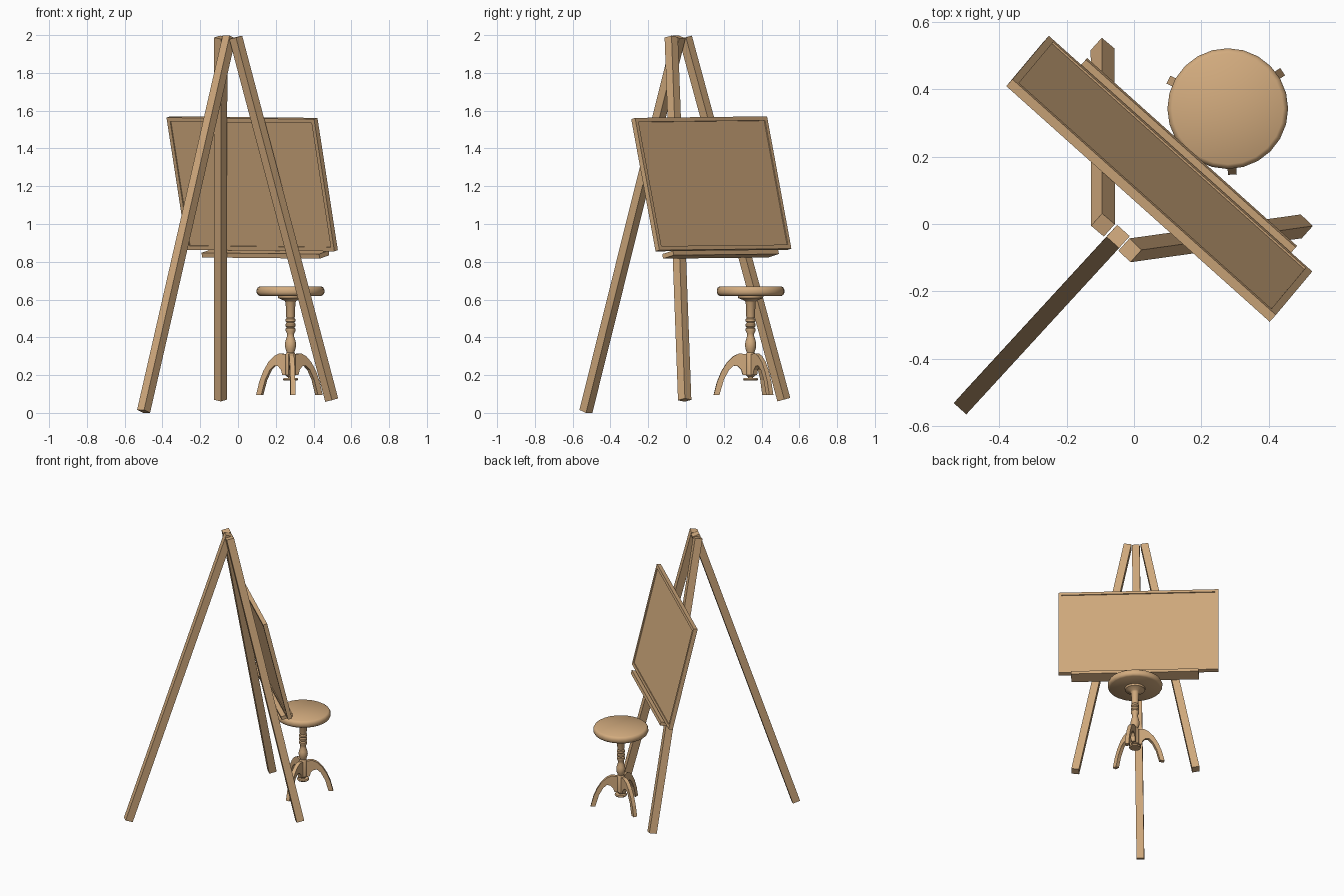
import bpy, bmesh, math
from mathutils import Vector, Matrix

if "Cube" in bpy.data.objects:
    bpy.data.objects.remove(bpy.data.objects["Cube"])

wood = bpy.data.materials.new("light wood")
wood.diffuse_color = (0.65, 0.41, 0.21, 1)
wood.use_nodes = True
wood.node_tree.nodes["Principled BSDF"].inputs["Base Color"].default_value = wood.diffuse_color

# horizontal axes of the easel: along the board, and the way it faces
ALONG = Vector((-0.744, 0.668, 0)).normalized()
FACING = Vector((0.668, 0.744, 0)).normalized()
UP = Vector((0, 0, 1))


def finish(name, bm, smooth=False):
    bmesh.ops.recalc_face_normals(bm, faces=bm.faces)
    me = bpy.data.meshes.new(name)
    bm.to_mesh(me)
    bm.free()
    me.materials.append(wood)
    ob = bpy.data.objects.new(name, me)
    bpy.context.collection.objects.link(ob)
    if smooth:
        bpy.ops.object.select_all(action='DESELECT')
        ob.select_set(True)
        bpy.context.view_layer.objects.active = ob
        bpy.ops.object.shade_smooth_by_angle(angle=math.radians(40))
    return ob


def box(name, centre, axes, size):
    """Box with its sides along three given axes."""
    bm = bmesh.new()
    rot = Matrix(axes).transposed().to_4x4()
    m = Matrix.Translation(centre) @ rot @ Matrix.Diagonal((*size, 1))
    bmesh.ops.create_cube(bm, size=1, matrix=m)
    return finish(name, bm)


def leg(name, top, foot, width=0.05):
    """Square bar between two points."""
    a, b = Vector(top), Vector(foot)
    d = (a - b).normalized()
    x = (ALONG - d * ALONG.dot(d)).normalized()
    box(name, (a + b) / 2, (x, d.cross(x), d), (width, width, (a - b).length))


def lathe(name, profile, centre, segments=24):
    bm = bmesh.new()
    vs = [bm.verts.new((centre[0] + r, centre[1], z)) for r, z in profile]
    es = [bm.edges.new(p) for p in zip(vs, vs[1:])]
    bmesh.ops.spin(bm, geom=vs + es, cent=(*centre, 0), axis=UP,
                   angle=math.tau, steps=segments)
    bmesh.ops.remove_doubles(bm, verts=bm.verts, dist=0.0005)
    return finish(name, bm, True)


# easel legs
leg("rear_leg", (-0.047, -0.037, 1.99), (-0.50, -0.53, 0.008))
leg("front_leg_left", (-0.092, -0.003, 1.988), (-0.093, 0.518, 0.07))
leg("front_leg_right", (-0.012, -0.078, 1.988), (0.496, -0.007, 0.068))

# leaning, slightly rolled board: rim rails around a recessed panel
tilt = math.atan(0.24)
N = FACING * math.cos(tilt) + UP * math.sin(tilt)
V = UP * math.cos(tilt) - FACING * math.sin(tilt)
roll = Matrix.Rotation(0.008, 3, N)
U = roll @ ALONG
V = roll @ V
if U.z < 0:
    U, V = roll.inverted() @ ALONG, roll.inverted() @ (roll.inverted() @ V)
axes = (U, V, N)
C = Vector((0.075, 0.134, 1.2125))
L, H, T, R = 1.048, 0.72, 0.028, 0.022
box("board_panel", C, axes, (L - R, H - R, T - 0.012))
for s, side in ((1, "top"), (-1, "bottom")):
    box("board_rail_" + side, C + V * s * (H - R) / 2, axes, (L, R, T))
for s, side in ((1, "left"), (-1, "right")):
    box("board_stile_" + side, C + U * s * (L - R) / 2, axes, (R, H - 2 * R, T))

# ledge the board stands on
box("ledge", Vector((0.145, 0.183, 0.841)), axes, (0.835, 0.025, 0.078))

# stool seat, turned column and foot disc
S = (0.278, 0.342)
lathe("stool_seat", [(0, 0.62), (0.165, 0.62), (0.174, 0.626), (0.179, 0.636),
                     (0.179, 0.652), (0.174, 0.663), (0.165, 0.669), (0, 0.669)], S)
column = [(0, 0.622), (0.068, 0.622), (0.066, 0.608), (0.032, 0.594), (0.026, 0.585),
          (0.023, 0.51)]
for z in (0.49, 0.465, 0.44):
    column += [(0.020, z + 0.0125), (0.026, z + 0.006), (0.026, z - 0.006)]
column += [(0.019, 0.42), (0.019, 0.405), (0.027, 0.38), (0.030, 0.36), (0.027, 0.34),
           (0.020, 0.32), (0.026, 0.31), (0.026, 0.20), (0.016, 0.19), (0, 0.19)]
lathe("stool_column", column, S, 20)
lathe("stool_foot_disc", [(0, 0.195), (0.014, 0.195), (0.014, 0.185), (0.036, 0.185),
                          (0.04, 0.178), (0.036, 0.171), (0, 0.171)], S, 20)

# three curved stool legs
outline = [(0.196, 0.096), (0.178, 0.165), (0.155, 0.22), (0.125, 0.268), (0.092, 0.3),
           (0.06, 0.315), (0.018, 0.31), (0.018, 0.2), (0.042, 0.2), (0.05, 0.228),
           (0.068, 0.247), (0.09, 0.25), (0.115, 0.228), (0.143, 0.175), (0.166, 0.096)]
for i in range(3):
    bm = bmesh.new()
    f = bm.faces.new([bm.verts.new((r, -0.013, z)) for r, z in outline])
    ext = bmesh.ops.extrude_face_region(bm, geom=[f])
    bmesh.ops.translate(bm, vec=(0, 0.026, 0),
                        verts=[v for v in ext["geom"] if isinstance(v, bmesh.types.BMVert)])
    bm.transform(Matrix.Translation((*S, 0)) @
                 Matrix.Rotation(math.radians(34 + 120 * i), 4, 'Z'))
    finish(f"stool_leg_{i + 1}", bm)
